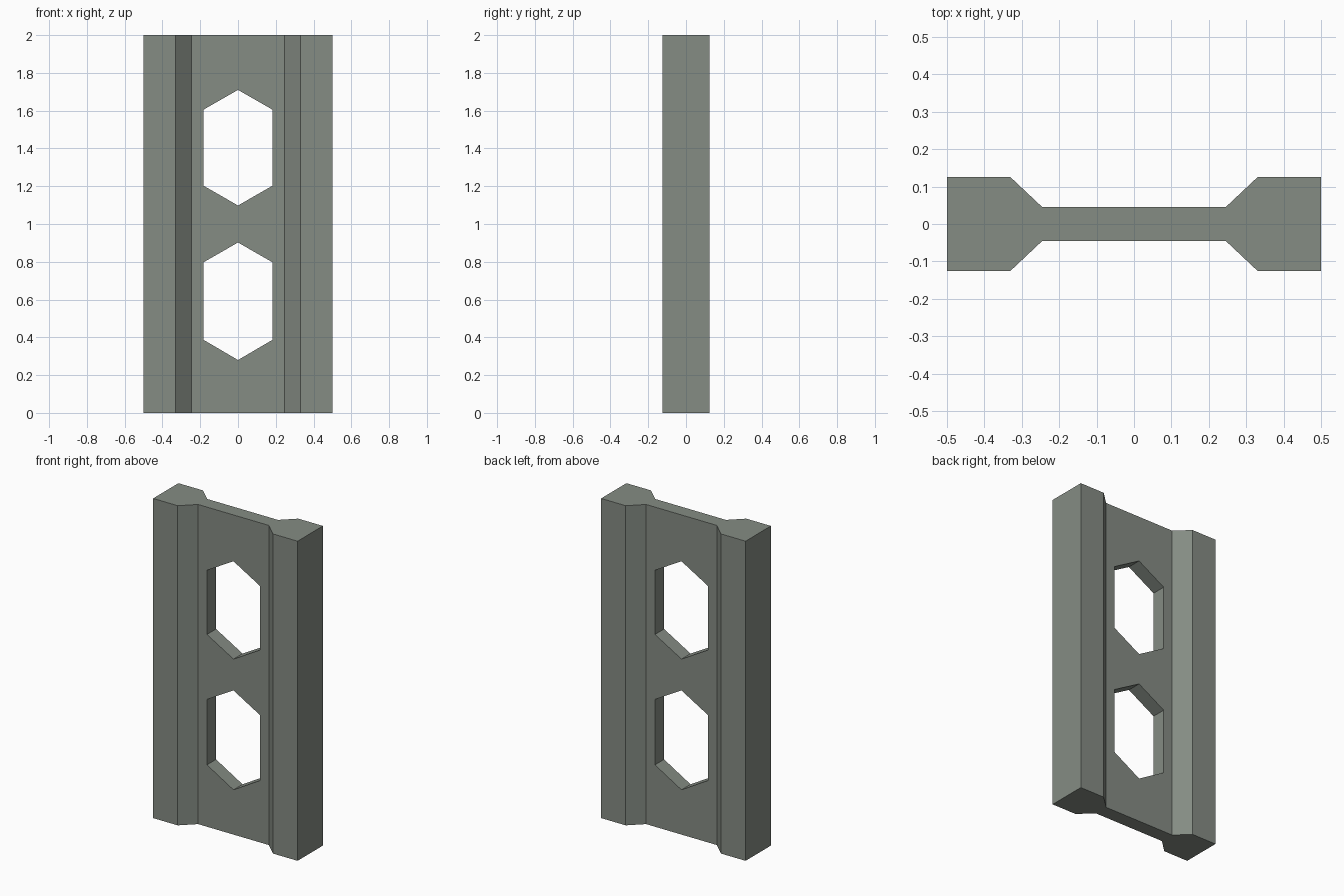
import bpy, bmesh

if "Cube" in bpy.data.objects:
    bpy.data.objects.remove(bpy.data.objects["Cube"])

HEIGHT = 2.0

# Single grey-green colour
mat = bpy.data.materials.new("grey_green")
mat.diffuse_color = (0.235, 0.262, 0.230, 1.0)
mat.use_nodes = True
mat.node_tree.nodes["Principled BSDF"].inputs["Base Color"].default_value = mat.diffuse_color


def prism(name, points, offset):
    """Extrude a closed outline of 3D points along offset."""
    bm = bmesh.new()
    face = bm.faces.new([bm.verts.new(p) for p in points])
    ext = bmesh.ops.extrude_face_region(bm, geom=[face], use_keep_orig=True)
    verts = [g for g in ext["geom"] if isinstance(g, bmesh.types.BMVert)]
    bmesh.ops.translate(bm, verts=verts, vec=offset)
    bmesh.ops.recalc_face_normals(bm, faces=bm.faces)
    mesh = bpy.data.meshes.new(name)
    bm.to_mesh(mesh)
    bm.free()
    mesh.materials.append(mat)
    obj = bpy.data.objects.new(name, mesh)
    bpy.context.collection.objects.link(obj)
    return obj


# Panel: thin web with thick chamfered posts on both sides
quarter = [(0.245, 0.045), (0.33, 0.125), (0.5, 0.125)]
right = quarter + [(x, -y) for x, y in reversed(quarter)]
left = [(-x, -y) for x, y in right]
panel = prism("wall_panel", [(x, y, 0) for x, y in right + left], (0, 0, HEIGHT))

# Elongated hexagonal windows: bottom tip, bottom shoulder, top shoulder, top tip
windows = [(0.28, 0.387, 0.797, 0.902), (1.098, 1.203, 1.605, 1.71)]
W = 0.183
for i, (z0, z1, z2, z3) in enumerate(windows):
    outline = [(0, z0), (W, z1), (W, z2), (0, z3), (-W, z2), (-W, z1)]
    cutter = prism(f"window_cutter_{i + 1}", [(x, -0.3, z) for x, z in outline], (0, 0.6, 0))
    cutter.hide_render = True
    cutter.hide_set(True)
    cutter.display_type = 'WIRE'
    cut = panel.modifiers.new(f"window_{i + 1}", 'BOOLEAN')
    cut.operation = 'DIFFERENCE'
    cut.solver = 'EXACT'
    cut.object = cutter
